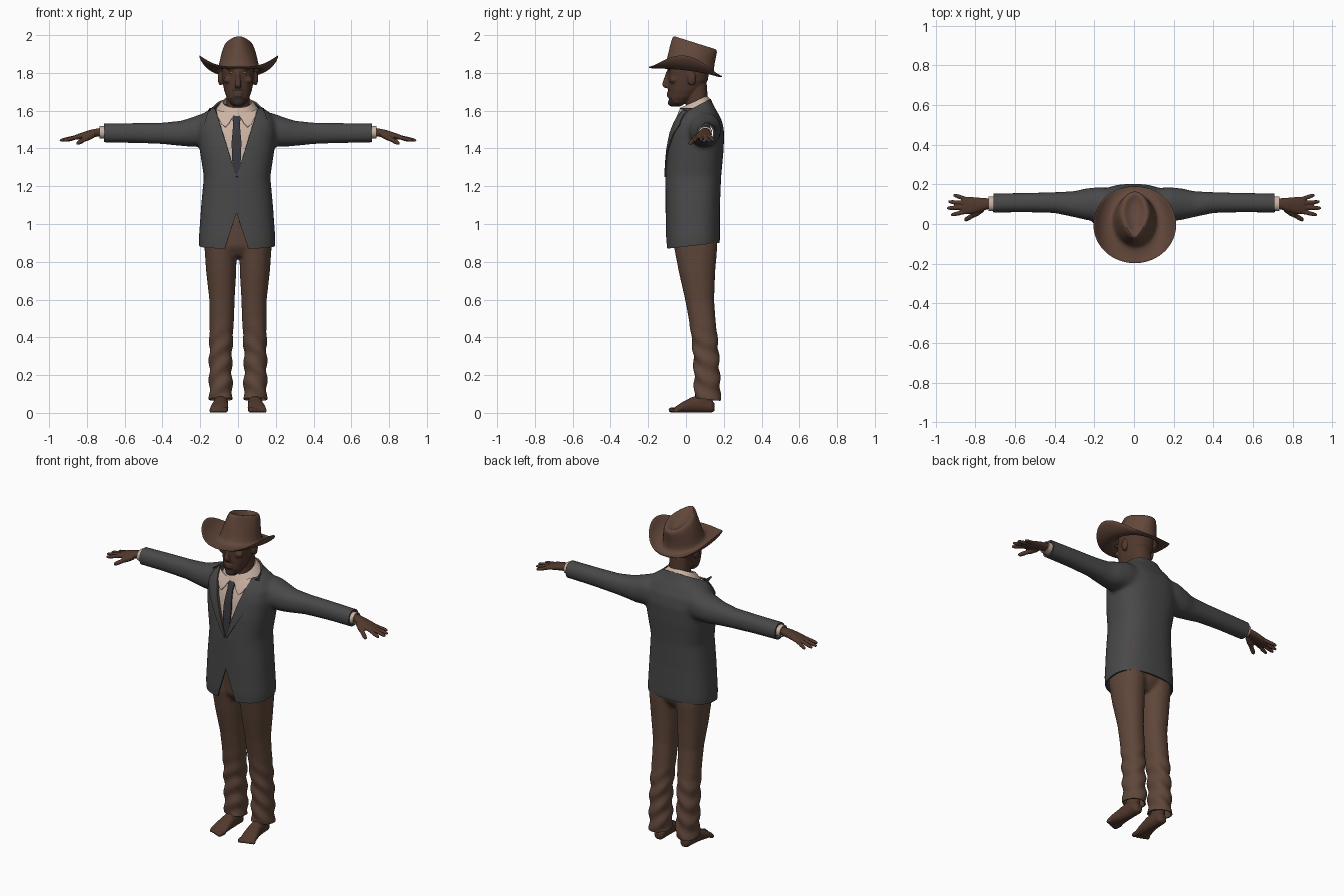
import bpy, bmesh, math
from mathutils import Vector, Matrix
from mathutils.bvhtree import BVHTree

if "Cube" in bpy.data.objects:
    bpy.data.objects.remove(bpy.data.objects["Cube"])


def mat(name, r, g, b):
    m = bpy.data.materials.new(name)
    m.diffuse_color = (r, g, b, 1)
    m.use_nodes = True
    m.node_tree.nodes["Principled BSDF"].inputs["Base Color"].default_value = m.diffuse_color
    return m


SKIN = mat("dark skin", .082, .040, .026)
BEARD = mat("beard", .035, .022, .017)
EYE = mat("eye amber", .35, .18, .10)
FELT = mat("brown felt", .122, .063, .043)
CLOTH = mat("brown trouser cloth", .115, .062, .042)
WOOL = mat("charcoal wool", .066, .066, .068)
SHIRT = mat("cream shirt", .60, .45, .37)
TIE = mat("tie grey", .04, .04, .046)


# ---------- helpers ----------
def ell(c, r1, r2, axis='Z', p=2.2, n=28):
    """Superellipse ring around c, perpendicular to axis."""
    out = []
    for i in range(n):
        a = math.tau * i / n
        u, v = (math.copysign(abs(t) ** (2 / p), t) for t in (math.cos(a), math.sin(a)))
        u, v = u * r1, v * r2
        d = {'X': (0, u, v), 'Y': (u, 0, v), 'Z': (u, v, 0)}[axis]
        out.append(Vector(c) + Vector(d))
    return out


def loft(bm, rings, caps=(True, True)):
    vr = [[bm.verts.new(p) for p in r] for r in rings]
    n = len(vr[0])
    fs = [bm.faces.new((a[i], a[(i + 1) % n], b[(i + 1) % n], b[i]))
          for a, b in zip(vr, vr[1:]) for i in range(n)]
    for use, r in zip(caps, (vr[0], vr[-1])):
        if use:
            fs.append(bm.faces.new(r))
    bmesh.ops.recalc_face_normals(bm, faces=fs)


def ball(bm, c, size):
    bmesh.ops.create_uvsphere(bm, u_segments=16, v_segments=10, radius=1,
                              matrix=Matrix.Translation(c) @ Matrix.Diagonal((*size, 1)))


def finger(bm, a, b, r):
    """Rounded tapering digit from a to b."""
    a, b = Vector(a), Vector(b)
    q = (b - a).to_track_quat('Z', 'Y')
    loft(bm, [[a.lerp(b, t) + q @ p for p in ell((0, 0, 0), r * k, r * k, n=12)]
              for t, k in ((0, 1), (.35, .95), (.5, 1.02), (.8, .9), (.94, .7), (1, .3))])


def make(name, bm, mats, *mods):
    """Object from bmesh with modifiers (type, settings) applied and smooth shading."""
    me = bpy.data.meshes.new(name)
    bm.to_mesh(me)
    bm.free()
    ob = bpy.data.objects.new(name, me)
    bpy.context.collection.objects.link(ob)
    for kind, settings in mods:
        m = ob.modifiers.new(kind, kind)
        for k, v in settings.items():
            setattr(m, k, v)
    dg = bpy.context.evaluated_depsgraph_get()
    ob.data = bpy.data.meshes.new_from_object(ob.evaluated_get(dg))
    ob.modifiers.clear()
    ob.data.materials.clear()
    for m in mats:
        ob.data.materials.append(m)
    bpy.ops.object.select_all(action='DESELECT')
    ob.select_set(True)
    bpy.context.view_layer.objects.active = ob
    bpy.ops.object.shade_smooth_by_angle(angle=math.radians(45))
    return ob


def fuse(voxel, smooth):
    return (('REMESH', dict(mode='VOXEL', voxel_size=voxel)),
            ('SMOOTH', dict(factor=.5, iterations=smooth)))


def shell(t, offset=-1):
    return ('SOLIDIFY', dict(thickness=t, offset=offset))


def reopen(ob):
    bm = bmesh.new()
    bm.from_mesh(ob.data)
    bpy.data.objects.remove(ob)
    return bm


def cut(bm, co, no, clear=False):
    bmesh.ops.bisect_plane(bm, geom=bm.verts[:] + bm.edges[:] + bm.faces[:],
                           plane_co=co, plane_no=no, clear_outer=clear)


# ---------- jacket ----------
bm = bmesh.new()
torso = [(.84, .198, -.10, .172), (.92, .203, -.106, .18), (1.1, .190, -.108, .18),
         (1.25, .176, -.109, .186), (1.38, .196, -.102, .198), (1.48, .207, -.087, .203),
         (1.54, .203, -.066, .193), (1.59, .172, -.038, .168), (1.63, .115, -.012, .145),
         (1.69, .085, .0, .12)]
loft(bm, [ell((-.005, (f + b) / 2, z), w, (b - f) / 2, p=2.5, n=40) for z, w, f, b in torso])
sleeve = [(.08, 1.50, .10, .08, .085), (.18, 1.50, .10, .086, .088), (.24, 1.487, .10, .08, .079),
          (.30, 1.48, .10, .066, .067), (.40, 1.48, .108, .053, .057), (.55, 1.482, .108, .049, .053),
          (.75, 1.482, .105, .049, .050)]
for s in (-1, 1):
    loft(bm, [ell((s * x, y, z), ry, rz, 'X') for x, z, y, ry, rz in sleeve])
bm = reopen(make("jacket_solid", bm, [WOOL], *fuse(.011, 8)))
body = BVHTree.FromBMesh(bm)

MID, V_TOP, V_LOW, GAP_TOP, HEM = -.008, 1.61, 1.25, 1.06, .87


def half_gap(z):
    """Half width of the front opening at height z."""
    if z > V_LOW:
        return .113 * (z - V_LOW) / (V_TOP - V_LOW)
    return .062 * (GAP_TOP - z) / (GAP_TOP - HEM)


for s in (-1, 1):
    cut(bm, (s * .71, 0, 0), (s, 0, 0), True)
    cut(bm, (MID, 0, V_LOW), (s * (V_TOP - V_LOW), 0, -.113))
    cut(bm, (MID, 0, GAP_TOP), (s * (GAP_TOP - HEM), 0, .062))
cut(bm, (0, .12, 1.658), (0, -.09, .17), True)
cut(bm, (0, -.1, HEM), (0, .11, -1), True)
gone = []
for f in bm.faces:
    c = f.calc_center_median()
    if c.y < .04 and abs(c.x - MID) < half_gap(c.z):
        gone.append(f)
bmesh.ops.delete(bm, geom=gone, context='FACES')
make("jacket", bm, [WOOL], shell(.010))


# Plates draped over the chest between two edge polylines
def drape(name, left, right, depth, thick, material, cols=8, sub=6):
    bm = bmesh.new()
    rows = []
    for i in range(len(left) - 1):
        for k in range(sub + (i == len(left) - 2)):
            t = k / sub
            a = Vector(left[i]).lerp(Vector(left[i + 1]), t)
            b = Vector(right[i]).lerp(Vector(right[i + 1]), t)
            row = []
            for j in range(cols + 1):
                p = a.lerp(b, j / cols)
                hit = body.ray_cast(Vector((p.x, -1, p.y)), Vector((0, 1, 0)))[0]
                row.append(bm.verts.new((p.x, (hit.y if hit else -.03) + depth, p.y)))
            rows.append(row)
    for a, b in zip(rows, rows[1:]):
        for j in range(cols):
            bm.faces.new((a[j], a[j + 1], b[j + 1], b[j]))
    bmesh.ops.recalc_face_normals(bm, faces=bm.faces[:])
    return make(name, bm, [material], shell(thick, 0))


def flip(pts):
    return [(2 * MID - x, z) for x, z in pts]


lap_in = [(.105, 1.61), (.080, 1.53), (MID, 1.25)]
lap_out = [(.135, 1.612), (.162, 1.525), (MID + .008, 1.25)]
wing_in = [(.006, 1.578), (.03, 1.535), (.05, 1.512)]
wing_out = [(.10, 1.605), (.09, 1.565), (.072, 1.53)]
drape("lapel_right", lap_in, lap_out, -.003, .007, WOOL)
drape("lapel_left", flip(lap_in), flip(lap_out), -.003, .007, WOOL)
drape("collar_wing_right", wing_in, wing_out, .004, .006, SHIRT)
drape("collar_wing_left", flip(wing_in), flip(wing_out), .004, .006, SHIRT)
drape("shirt_front", [(-.14, 1.585), (-.12, 1.5), (-.05, 1.22)],
      [(.124, 1.585), (.104, 1.5), (.034, 1.22)], .014, .006, SHIRT, 20, 10)
tie = [(.016, 1.575), (.009, 1.53), (.018, 1.43), (.013, 1.30), (.004, 1.24)]
drape("tie", tie, flip(tie), .006, .009, TIE)

# ---------- shirt collar and cuffs ----------
bm = bmesh.new()


def collar_ring(rx, ry, z0):
    return [Vector((p.x, p.y, z0 + .45 * (p.y - .04))) for p in ell((-.004, .042, 0), rx, ry, n=40)]


loft(bm, [collar_ring(.112, .093, 1.602), collar_ring(.094, .082, 1.628),
          collar_ring(.076, .070, 1.647)], (False, False))
make("shirt_collar", bm, [SHIRT], shell(.006))
for s, side in ((-1, "left"), (1, "right")):
    bm = bmesh.new()
    loft(bm, [ell((s * x, .102, 1.485), .037, .033, 'X') for x in (.66, .70, .733)], (True, False))
    make("shirt_cuff_" + side, bm, [SHIRT], shell(.005))

# ---------- trousers ----------
bm = bmesh.new()
leg = [(.02, .092, .113, .060, .070), (.12, .091, .113, .062, .069), (.25, .093, .109, .060, .068),
       (.37, .090, .101, .062, .069), (.50, .086, .085, .065, .071), (.60, .085, .072, .067, .077),
       (.75, .089, .058, .080, .097), (.88, .092, .051, .086, .115), (1.1, .085, .045, .09, .12)]
for s in (-1, 1):
    loft(bm, [ell((s * x, y, z), rx, ry) for z, x, y, rx, ry in leg])
loft(bm, [ell((0, .05, z), rx, ry) for z, rx, ry in
          ((.83, .06, .075), (.88, .14, .108), (1.0, .172, .122), (1.12, .17, .125))])
bm = reopen(make("trousers_solid", bm, [CLOTH], *fuse(.010, 6)))
for v in bm.verts:  # soft folds around the shins
    k = max(0, min(1, (.48 - v.co.z) / .15))
    v.co += v.normal * k * .0045 * math.sin(62 * v.co.z + 45 * abs(v.co.x) + 25 * v.co.y)
cut(bm, (0, .11, .072), (0, -.12, -1), True)
make("trousers", bm, [CLOTH], shell(.007))

# ---------- feet and hands ----------
foot = [(.152, .088, .030, .018, .02), (.135, .088, .036, .032, .034), (.09, .089, .050, .036, .049),
        (.03, .092, .042, .040, .041), (-.02, .098, .029, .047, .028), (-.05, .102, .019, .048, .018),
        (-.06, .102, .016, .044, .013)]
palm = [(.69, .102, 1.486, .026, .023), (.74, .102, 1.485, .028, .022), (.78, .097, 1.478, .036, .021),
        (.83, .093, 1.466, .044, .017), (.862, .093, 1.458, .043, .013)]
for s, side in ((-1, "left"), (1, "right")):
    bm = bmesh.new()
    loft(bm, [ell((s * x, y, z), rx, rz, 'Y') for y, x, z, rx, rz in foot])
    loft(bm, [ell((s * .09, .10, z), r, r + .005) for z, r in ((.03, .03), (.08, .036), (.18, .04))])
    for i in range(5):
        x, r = .066 + .0185 * i, .0145 - .0012 * i
        finger(bm, (s * x, -.04, r + .002), (s * (x + .004), -.092 + .0075 * i, r), r)
    make("foot_" + side, bm, [SKIN], *fuse(.0045, 3))

    bm = bmesh.new()
    loft(bm, [ell((s * x, y, z), ry, rz, 'X') for x, y, z, ry, rz in palm])
    for base, tip in (((.85, .061), (.925, .045)), ((.855, .083), (.945, .080)),
                      ((.853, .105), (.938, .113)), ((.845, .126), (.912, .147))):
        finger(bm, (s * base[0], base[1], 1.461), (s * tip[0], tip[1], 1.441), .0108)
    finger(bm, (s * .765, .075, 1.472), (s * .815, .042, 1.448), .0165)
    finger(bm, (s * .805, .048, 1.452), (s * .855, .018, 1.424), .0125)
    make("hand_" + side, bm, [SKIN], *fuse(.0045, 3))

# ---------- head ----------
bm = bmesh.new()
skull = [(1.622, .024, -.080, -.03), (1.64, .043, -.089, .0), (1.67, .061, -.092, .04),
         (1.71, .074, -.094, .08), (1.76, .083, -.095, .115), (1.81, .087, -.098, .124),
         (1.86, .085, -.09, .124), (1.89, .06, -.05, .10)]
loft(bm, [ell((0, (f + b) / 2, z), w, (b - f) / 2) for z, w, f, b in skull])
loft(bm, [ell((0, y, z), .061, .058) for z, y in ((1.5, .072), (1.6, .062), (1.74, .052))])
nose = [(1.808, -.094, .009, .010), (1.775, -.103, .011, .012), (1.742, -.110, .017, .016),
        (1.728, -.108, .018, .015), (1.72, -.10, .012, .01)]
loft(bm, [ell((0, y, z), rx, ry) for z, y, rx, ry in nose])
for z in (1.694, 1.680):  # lips
    ball(bm, (0, -.092, z), (.026, .010, .007))
ball(bm, (0, -.080, 1.642), (.028, .016, .018))  # chin
for s in (-1, 1):
    ball(bm, (s * .036, -.088, 1.826), (.032, .014, .010))  # brow
    ball(bm, (s * .052, -.068, 1.762), (.026, .020, .018))  # cheekbone
    ball(bm, (s * .093, .030, 1.770), (.014, .023, .038))  # ear
head = make("head", bm, [SKIN, BEARD], *fuse(.0055, 3))
for f in head.data.polygons:  # goatee and moustache
    x, y, z = f.center
    if y < -.035 and ((abs(x) < .042 and z < 1.668) or (abs(x) < .032 and 1.702 < z < 1.714)):
        f.material_index = 1
for s, side in ((-1, "left"), (1, "right")):
    bm = bmesh.new()
    ball(bm, (s * .034, -.087, 1.803), (.014, .008, .006))
    make("eye_" + side, bm, [EYE])

# ---------- hat: crown dent outward to rolled brim ----------
hat = [(.05, .012, .04, 1.950, -.30, 0), (.05, .035, .075, 1.957, -.30, 0),
       (.048, .055, .10, 1.977, -.31, 0), (.048, .071, .118, 1.974, -.32, 0),
       (.042, .084, .121, 1.945, -.28, 0), (.030, .097, .124, 1.890, -.17, 0),
       (.020, .107, .127, 1.835, -.13, 0), (.015, .116, .137, 1.817, -.13, 0),
       (.005, .150, .160, 1.810, -.13, .012), (.0, .186, .183, 1.808, -.13, .045),
       (-.003, .207, .195, 1.810, -.13, .085)]
rings = []
for i, (cy, rx, ry, z0, slope, lift) in enumerate(hat):
    ring = []
    for k in range(40):
        c, s = math.cos(math.tau * k / 40), math.sin(math.tau * k / 40)
        pinch = 1 - (.28 if i < 5 else .1 if i == 5 else 0) * max(0, -s)
        y = cy + ry * s
        ring.append(Vector((rx * c * pinch + .004, y, z0 + slope * y + lift * abs(c) ** 3)))
    rings.append(ring)
bm = bmesh.new()
loft(bm, rings, (True, False))
make("hat", bm, [FELT], shell(.008), ('SUBSURF', dict(levels=1)))
